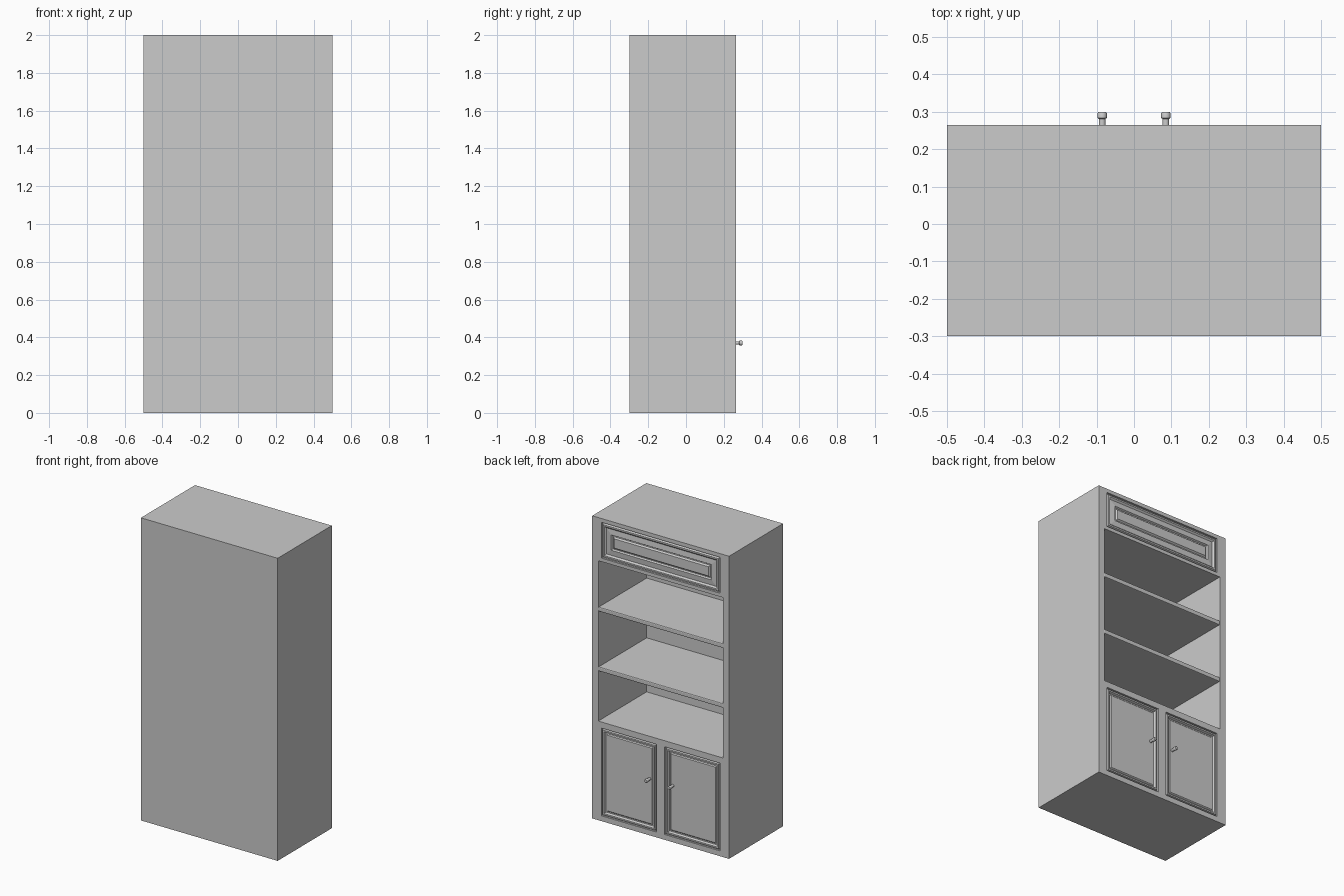
import bpy, bmesh
from math import radians, cos, sin, tau

if "Cube" in bpy.data.objects:
    bpy.data.objects.remove(bpy.data.objects["Cube"])

BACK, FRONT = -0.30, 0.265      # the doors and open shelves are on the +y side
INNER = 0.456                   # half width of the open shelf bay


def finish(name, bm):
    bmesh.ops.recalc_face_normals(bm, faces=bm.faces)
    mesh = bpy.data.meshes.new(name)
    bm.to_mesh(mesh)
    bm.free()
    ob = bpy.data.objects.new(name, mesh)
    bpy.context.collection.objects.link(ob)
    return ob


def box(name, x0, x1, y0, y1, z0, z1, bevel=0):
    bm = bmesh.new()
    bmesh.ops.create_cube(bm, size=1)
    for v in bm.verts:
        v.co.x = x0 + (v.co.x + 0.5) * (x1 - x0)
        v.co.y = y0 + (v.co.y + 0.5) * (y1 - y0)
        v.co.z = z0 + (v.co.z + 0.5) * (z1 - z0)
    ob = finish(name, bm)
    if bevel:
        m = ob.modifiers.new("soft_edge", "BEVEL")
        m.width, m.segments = bevel, 2
    return ob


def panel(name, x0, x1, z0, z1, profile):
    """Moulded panel: nested rectangles, each given as (inset, y)."""
    bm = bmesh.new()
    rings = []
    for d, y in [(0, FRONT - 0.03)] + profile:
        rings.append([bm.verts.new(p) for p in (
            (x0 + d, y, z0 + d), (x1 - d, y, z0 + d),
            (x1 - d, y, z1 - d), (x0 + d, y, z1 - d))])
    for a, b in zip(rings, rings[1:]):
        for i in range(4):
            j = (i + 1) % 4
            bm.faces.new((a[i], a[j], b[j], b[i]))
    bm.faces.new(rings[0])
    bm.faces.new(rings[-1])
    return finish(name, bm)


def knob(name, x, z, sides=16):
    """Turned knob: lathe profile (radius, y) around the y axis."""
    prof = [(0.009, FRONT - 0.015), (0.009, 0.281), (0.0125, 0.284),
            (0.0125, 0.296), (0.010, 0.300)]
    bm = bmesh.new()
    rings = [[bm.verts.new((x + r * cos(tau * i / sides), y, z + r * sin(tau * i / sides)))
              for i in range(sides)] for r, y in prof]
    for a, b in zip(rings, rings[1:]):
        for i in range(sides):
            j = (i + 1) % sides
            bm.faces.new((a[i], a[j], b[j], b[i]))
    bm.faces.new(rings[0])
    bm.faces.new(rings[-1])
    ob = finish(name, bm)
    bpy.context.view_layer.objects.active = ob
    ob.select_set(True)
    bpy.ops.object.shade_smooth_by_angle(angle=radians(35))
    ob.select_set(False)


# Carcass
for side, s in (("left", -1), ("right", 1)):
    box(side + "_side", *sorted((s * INNER, s * 0.5)), BACK, FRONT, 0, 2)
box("back_panel", -INNER, INNER, BACK, -0.24, 0, 2)
box("top_board", -INNER, INNER, -0.24, FRONT, 1.975, 2)
box("bottom_board", -INNER, INNER, -0.24, FRONT, 0, 0.035)
box("drawer_floor", -INNER, INNER, -0.24, FRONT, 1.715, 1.738)
box("counter_board", -INNER, INNER, -0.24, FRONT, 0.615, 0.655)

# Open shelves
for i, z in enumerate((0.985, 1.38)):
    box(f"shelf_{i + 1}", -INNER, INNER, -0.24, FRONT, z, z + 0.03, 0.006)

# Face frame uprights
EDGE = 0.434
for side, s in (("left", -1), ("right", 1)):
    x = sorted((s * EDGE, s * INNER))
    box(side + "_door_stile", *x, FRONT - 0.03, FRONT, 0.035, 0.615)
    box(side + "_drawer_stile", *x, FRONT - 0.03, FRONT, 1.738, 1.975)
box("middle_stile", -0.03, 0.03, FRONT - 0.03, FRONT, 0.035, 0.615)

# Doors with knobs
door_profile = [(0, FRONT - 0.012), (0.006, FRONT - 0.012), (0.010, FRONT),
                (0.020, FRONT), (0.026, FRONT - 0.014), (0.034, FRONT - 0.014),
                (0.040, FRONT - 0.008)]
for side, s in (("left", -1), ("right", 1)):
    panel(side + "_door", *sorted((s * 0.03, s * EDGE)), 0.035, 0.615, door_profile)
    knob(side + "_knob", s * 0.085, 0.37)

# Drawer front
drawer_profile = [(0, FRONT - 0.012), (0.006, FRONT - 0.012), (0.012, FRONT),
                  (0.022, FRONT), (0.032, FRONT - 0.010), (0.068, FRONT - 0.006),
                  (0.074, FRONT - 0.016), (0.080, FRONT - 0.016), (0.088, FRONT - 0.006)]
panel("drawer_front", -EDGE, EDGE, 1.738, 1.975, drawer_profile)
